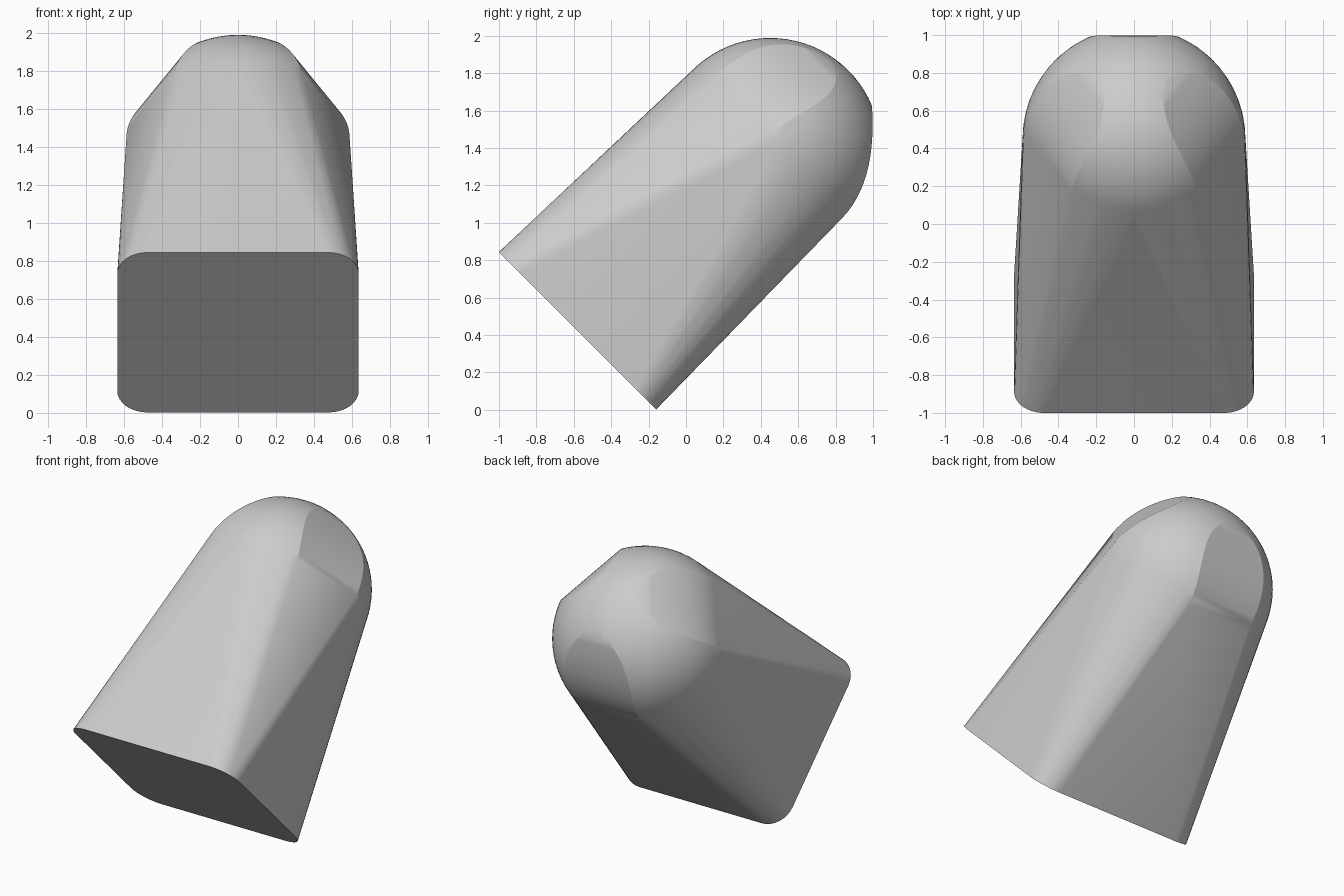
import bpy, bmesh, math
from mathutils import Matrix, Vector

cube = bpy.data.objects.get("Cube")
if cube:
    bpy.data.objects.remove(cube, do_unlink=True)

# Overall sizes, along an axis that leans back by 45 degrees
WIDTH, DEPTH, CORNER = 1.27, 1.19, 0.16   # rounded rectangular base
RADIUS, FLAT = 0.59, 0.536                # dome radius and distance to its flats
LENGTH, SHIFT = 1.418, 0.039              # dome centre relative to the base centre


def base_points():
    """Rounded rectangle in the local xy plane."""
    pts = []
    for quarter, (sx, sy) in enumerate([(1, 1), (-1, 1), (-1, -1), (1, -1)]):
        cx, cy = sx * (WIDTH / 2 - CORNER), sy * (DEPTH / 2 - CORNER)
        for i in range(9):
            a = (quarter + i / 8) * math.pi / 2
            pts.append(Vector((cx + CORNER * math.cos(a), cy + CORNER * math.sin(a), 0)))
    return pts


def dome_points(rings=20, arc=14):
    """Half sphere with three curved flats: one underneath, two at the upper sides."""
    pts = []
    for j in range(rings):
        lat = j / rings * math.pi / 2
        h, r = RADIUS * math.sin(lat), RADIUS * math.cos(lat)
        d = FLAT - 1.05 * h * h
        half = math.acos(min(1, d / r))
        for k in range(3):
            start = math.radians(90 + 120 * k) + half
            sweep = math.radians(120) - 2 * half
            for i in range(arc + 1):
                a = start + sweep * i / arc
                pts.append(Vector((r * math.cos(a), SHIFT + r * math.sin(a), LENGTH + h)))
    pts.append(Vector((0, SHIFT, LENGTH + RADIUS)))
    return pts


# Body: skin stretched between the base outline and the dome
bm = bmesh.new()
for p in base_points() + dome_points():
    bm.verts.new(p)
bmesh.ops.remove_doubles(bm, verts=bm.verts, dist=0.0005)
hull = bmesh.ops.convex_hull(bm, input=bm.verts)
loose = {v for v in hull["geom_interior"] + hull["geom_unused"] if isinstance(v, bmesh.types.BMVert)}
bmesh.ops.delete(bm, geom=list(loose), context='VERTS')
bmesh.ops.dissolve_limit(bm, angle_limit=math.radians(0.3), verts=bm.verts, edges=bm.edges)
bmesh.ops.recalc_face_normals(bm, faces=bm.faces)
lean = Matrix.Translation((0, -0.58, 0.423)) @ Matrix.Rotation(math.radians(-45), 4, 'X')
bmesh.ops.transform(bm, matrix=lean, verts=bm.verts)

mesh = bpy.data.meshes.new("domed_body")
bm.to_mesh(mesh)
bm.free()
body = bpy.data.objects.new("domed_body", mesh)
bpy.context.collection.objects.link(body)

# Plain grey
grey = bpy.data.materials.new("light_grey")
grey.use_nodes = True
colour = (0.6, 0.6, 0.6, 1)
grey.diffuse_color = colour
grey.node_tree.nodes["Principled BSDF"].inputs["Base Color"].default_value = colour
mesh.materials.append(grey)

bpy.ops.object.select_all(action='DESELECT')
body.select_set(True)
bpy.context.view_layer.objects.active = body
bpy.ops.object.shade_smooth_by_angle(angle=math.radians(20))
